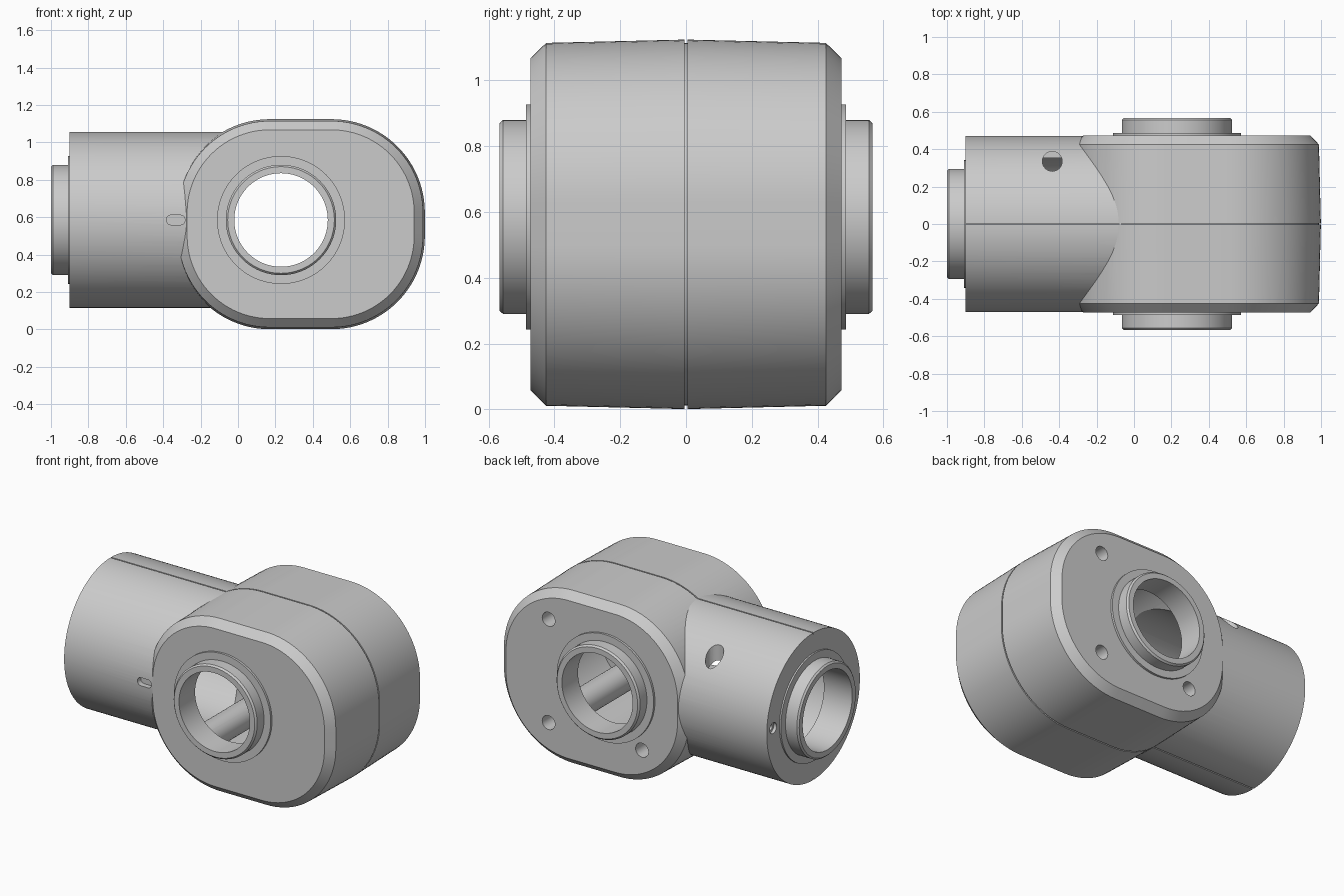
import bpy, bmesh, math
from mathutils import Vector, Matrix

if "Cube" in bpy.data.objects:
    bpy.data.objects.remove(bpy.data.objects["Cube"])

AX, AZ = 0.23, 0.585          # cross bore axis
Y_AX, NY_AX, X_AX, Z_AX = Vector((0, 1, 0)), Vector((0, -1, 0)), Vector((-1, 0, 0)), Vector((0, 0, 1))


def loft(name, rings):
    """Closed solid through rings of equal point count."""
    bm = bmesh.new()
    vs = [[bm.verts.new(p) for p in r] for r in rings]
    n = len(vs[0])
    for a, b in zip(vs, vs[1:]):
        for i in range(n):
            bm.faces.new((a[i], a[(i + 1) % n], b[(i + 1) % n], b[i]))
    bm.faces.new(vs[0][::-1])
    bm.faces.new(vs[-1])
    bmesh.ops.recalc_face_normals(bm, faces=bm.faces)
    me = bpy.data.meshes.new(name)
    bm.to_mesh(me)
    bm.free()
    ob = bpy.data.objects.new(name, me)
    bpy.context.collection.objects.link(ob)
    return ob


def revolve(name, profile, axis, origin, n=96):
    """Solid of revolution, profile = (radius, height along axis)."""
    rot = Z_AX.rotation_difference(axis).to_matrix()
    return loft(name, [[Vector(origin) + rot @ Vector((r * math.cos(2 * math.pi * i / n),
                                                       r * math.sin(2 * math.pi * i / n), h))
                        for i in range(n)] for r, h in profile])


def rounded(y, inset, seg=24):
    """Rounded outline in the xz plane."""
    pts = []
    r = 0.5 - inset
    for k, (sx, sz) in enumerate(((1, 1), (-1, 1), (-1, -1), (1, -1))):
        for i in range(seg + 1):
            a = math.pi / 2 * (k + i / seg)
            pts.append((0.335 + sx * 0.165 + r * math.cos(a), y, 0.5625 + sz * 0.0625 + r * math.sin(a)))
    return pts


def box(name, lo, hi):
    (a, b, c), (d, e, f) = lo, hi
    return loft(name, [[(a, b, z), (d, b, z), (d, e, z), (a, e, z)] for z in (c, f)])


def boolean(target, tool, op):
    tool.hide_render = True
    m = target.modifiers.new(op, 'BOOLEAN')
    m.operation, m.solver, m.object = op, 'EXACT', tool
    bpy.context.view_layer.objects.active = target
    bpy.ops.object.modifier_apply(modifier=m.name)
    bpy.data.objects.remove(tool)


# main housing with chamfered faces, slight draft and a parting groove
half = [(0.473, 0.058), (0.425, 0.011), (0.004, 0.001), (0.004, 0.012)]
body = loft("housing", [rounded(-y, o) for y, o in half] + [rounded(y, o) for y, o in half[::-1]])

# side tube with end flange and collar
boolean(body, revolve("tube", [(0.47, -0.1), (0.47, 0.9), (0.342, 0.9), (0.342, 0.91), (0.295, 0.91),
                               (0.295, 0.99), (0.285, 1.0)], X_AX, (0, 0, AZ), 128), 'UNION')
# front and back collars
for axis in (Y_AX, NY_AX):
    boolean(body, revolve("collar", [(0.342, 0.44), (0.342, 0.487), (0.295, 0.487), (0.295, 0.556),
                                     (0.285, 0.567)], axis, (AX, 0, AZ)), 'UNION')

# hollow inside
boolean(body, loft("cavity", [rounded(y, 0.08) for y in (-0.405, 0.405)]), 'DIFFERENCE')
boolean(body, revolve("tube_cavity", [(0.395, -0.1), (0.395, 0.8)], X_AX, (0, 0, AZ)), 'DIFFERENCE')
# bores
boolean(body, revolve("cross_bore", [(0.25, -0.7), (0.25, 0.7)], Y_AX, (AX, 0, AZ)), 'DIFFERENCE')
boolean(body, revolve("tube_bore", [(0.25, 0.6), (0.25, 1.1)], X_AX, (0, 0, AZ)), 'DIFFERENCE')

# screw posts inside the housing and their blind holes in the back
spots = [(0.64, 0.91), (0.64, 0.25), (-0.02, 0.25)]
for x, z in spots:
    boolean(body, revolve("post", [(0.085, -0.43), (0.085, 0.43)], Y_AX, (x, 0, z), 32), 'UNION')
for x, z in spots:
    boolean(body, revolve("screw_hole", [(0.045, 0.2), (0.045, 0.6)], Y_AX, (x, 0, z), 32), 'DIFFERENCE')

# vertical hole in the tube top
boolean(body, revolve("top_hole", [(0.053, 0.76), (0.053, 1.1)], Z_AX, (-0.437, 0.335, 0), 32), 'DIFFERENCE')
# countersunk pin hole in the tube end
boolean(body, revolve("end_hole", [(0.018, 0.82), (0.018, 0.88), (0.034, 0.88), (0.034, 0.95)],
                      X_AX, (0, 0.405, 0.6), 32), 'DIFFERENCE')

# small slot in the tube front
slot = []
for i in range(24):
    a = 2 * math.pi * (i + 0.5) / 24
    slot.append((-0.333 + 0.026 * math.cos(a) + math.copysign(0.024, math.cos(a)), 0.585 + 0.026 * math.sin(a)))
boolean(body, loft("slot", [[(x, y, z) for x, z in slot] for y in (-0.6, -0.435)]), 'DIFFERENCE')

# parting groove along the tube
for lo, hi in ((1.045, 1.09), (0.08, 0.125)):
    boolean(body, box("tube_groove", (-0.95, -0.004, lo), (-0.08, 0.004, hi)), 'DIFFERENCE')

bpy.ops.object.select_all(action='DESELECT')
body.select_set(True)
bpy.context.view_layer.objects.active = body
bpy.ops.object.shade_smooth_by_angle(angle=math.radians(25))
